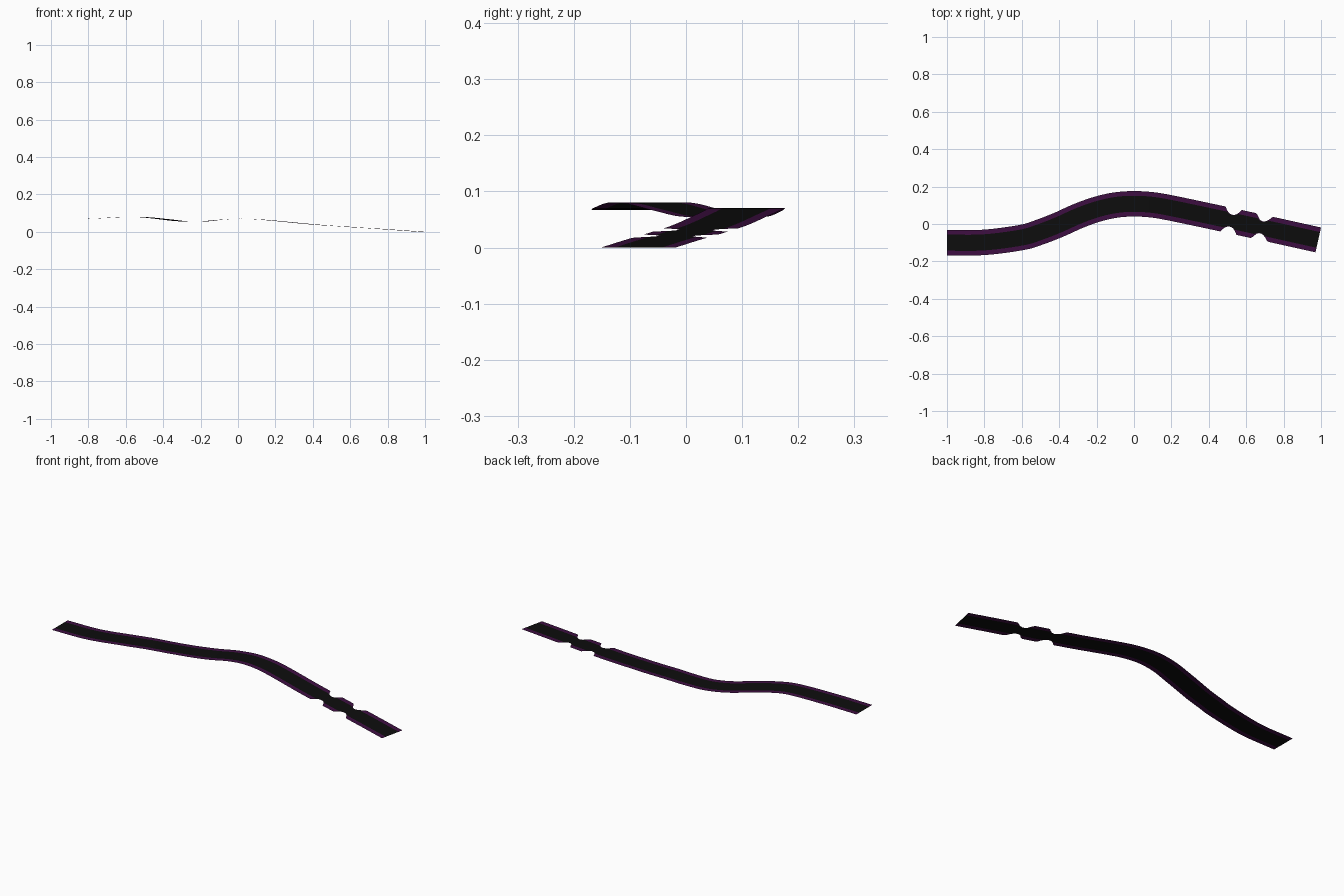
import bpy, bmesh
from mathutils import Vector

if "Cube" in bpy.data.objects:
    bpy.data.objects.remove(bpy.data.objects["Cube"])

# centre line of the track: x, y, z
PATH = [Vector(p) for p in [
    (-1.0, -0.10, 0.067), (-0.8, -0.098, 0.070), (-0.6, -0.072, 0.080), (-0.5, -0.042, 0.078),
    (-0.4, -0.003, 0.068), (-0.3, 0.042, 0.057), (-0.2, 0.078, 0.055), (-0.1, 0.101, 0.064), (0.0, 0.108, 0.070),
    (0.1, 0.102, 0.067), (0.2, 0.085, 0.059), (0.4, 0.043, 0.040), (0.6, 0.000, 0.026),
    (0.8, -0.044, 0.013), (0.985, -0.085, 0.0)]]
HALF, INNER = 0.068, 0.043

# half width along x, with two broken-away necks
WIDTH = [(-2, HALF), (0.475, HALF), (0.495, 0.040), (0.512, 0.033), (0.53, 0.033), (0.545, 0.042),
         (0.56, HALF), (0.645, HALF), (0.658, 0.042), (0.672, 0.033), (0.69, 0.033), (0.706, 0.042),
         (0.728, HALF), (2, HALF)]


def half_width(x):
    for (x0, w0), (x1, w1) in zip(WIDTH, WIDTH[1:]):
        if x0 <= x <= x1:
            return w0 + (w1 - w0) * (x - x0) / (x1 - x0)


def smooth_path(pts, steps):
    """Catmull-Rom samples through the points."""
    p = [2 * pts[0] - pts[1]] + pts + [2 * pts[-1] - pts[-2]]
    out = []
    for a, b, c, d in zip(p, p[1:], p[2:], p[3:]):
        for i in range(steps):
            t = i / steps
            out.append(0.5 * (2 * b + (c - a) * t + (2 * a - 5 * b + 4 * c - d) * t * t
                              + (3 * b - a - 3 * c + d) * t ** 3))
    return out + [pts[-1].copy()]


LINE = smooth_path(PATH, 16)
SIDE = []
for i in range(len(LINE)):
    d = LINE[min(i + 1, len(LINE) - 1)] - LINE[max(i - 1, 0)]
    SIDE.append(Vector((-d.y, d.x, 0)).normalized())
# keep the start square to the x axis
SIDE[0] = Vector((0, 1, 0))


def material(name, rgb):
    m = bpy.data.materials.new(name)
    m.diffuse_color = (*rgb, 1)
    m.use_nodes = True
    m.node_tree.nodes["Principled BSDF"].inputs["Base Color"].default_value = m.diffuse_color
    return m


def strips(name, mat, bands):
    """Sheet made of bands; each band maps a half width to two side offsets."""
    bm = bmesh.new()
    for band in bands:
        prev = None
        for p, s in zip(LINE, SIDE):
            lo, hi = band(half_width(p.x))
            row = [bm.verts.new(p + s * lo), bm.verts.new(p + s * hi)]
            if prev:
                bm.faces.new((prev[0], row[0], row[1], prev[1])).smooth = True
            prev = row
    me = bpy.data.meshes.new(name)
    bm.to_mesh(me)
    bm.free()
    me.materials.append(mat)
    ob = bpy.data.objects.new(name, me)
    bpy.context.collection.objects.link(ob)


def inner(w):
    return min(INNER, w - 0.003)


# dark running surface and the purple borders on both sides
strips("track_surface", material("black", (0.004, 0.004, 0.004)), [lambda w: (-inner(w), inner(w))])
strips("track_borders", material("dark purple", (0.048, 0.0045, 0.054)),
       [lambda w: (-w, -inner(w)), lambda w: (inner(w), w)])
